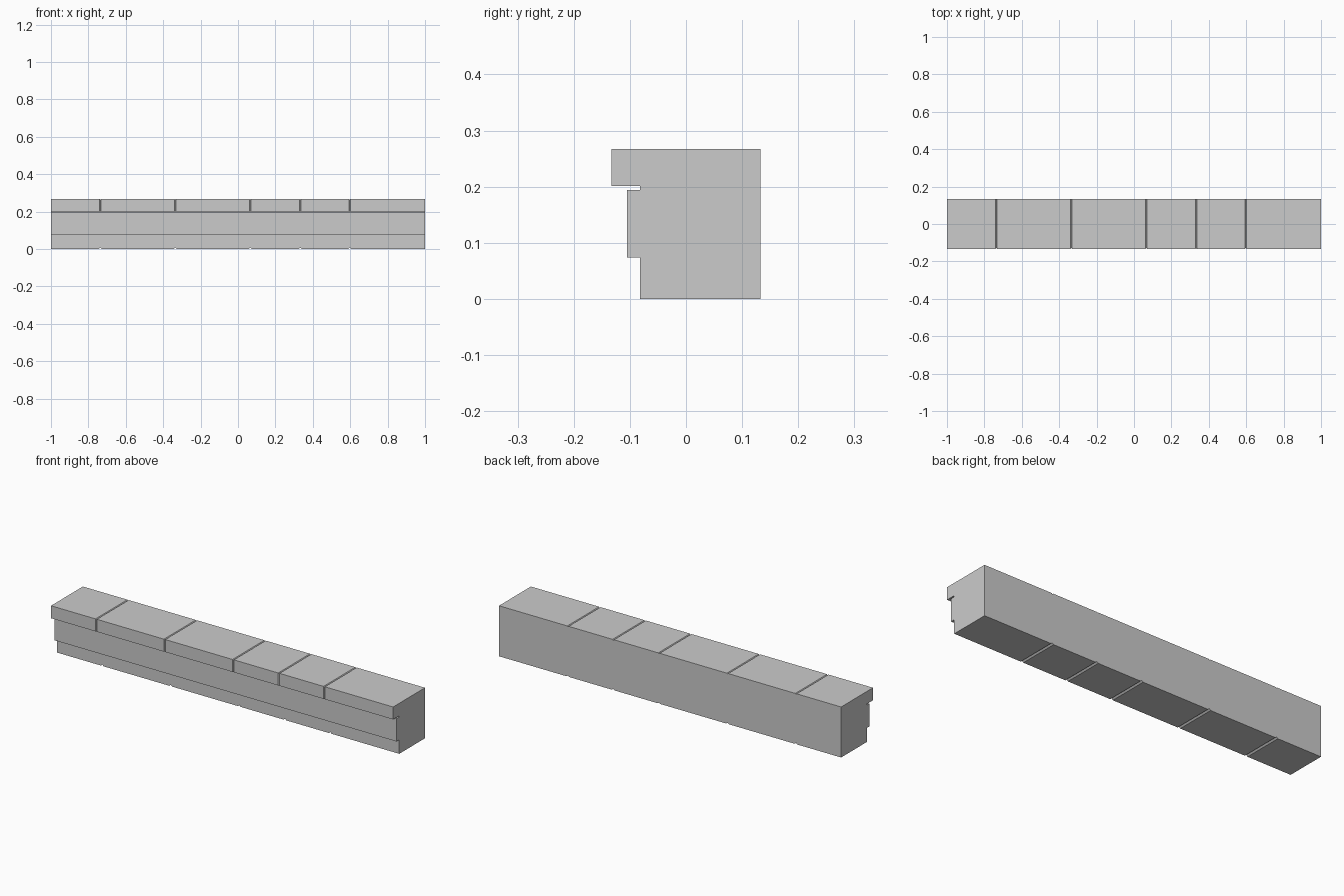
import bpy, bmesh
from mathutils import Vector

if "Cube" in bpy.data.objects:
    bpy.data.objects.remove(bpy.data.objects["Cube"])

JOINTS = (-0.736, -0.336, 0.065, 0.332, 0.597)


def add_prism(bm, points, sweep):
    """Close a planar outline and sweep it into a solid."""
    face = bm.faces.new([bm.verts.new(p) for p in points])
    out = bmesh.ops.extrude_face_region(bm, geom=[face])
    moved = [v for v in out["geom"] if isinstance(v, bmesh.types.BMVert)]
    bmesh.ops.translate(bm, verts=moved, vec=Vector(sweep))


def make_object(name, bm):
    bmesh.ops.recalc_face_normals(bm, faces=bm.faces)
    mesh = bpy.data.meshes.new(name)
    bm.to_mesh(mesh)
    bm.free()
    obj = bpy.data.objects.new(name, mesh)
    bpy.context.collection.objects.link(obj)
    return obj


# Stepped beam: overhanging cap, shadow gap, middle band, recessed foot
profile = [(-0.082, 0), (0.133, 0), (0.133, 0.267), (-0.133, 0.267),
           (-0.133, 0.201), (-0.082, 0.201), (-0.082, 0.194),
           (-0.105, 0.194), (-0.105, 0.074), (-0.082, 0.074)]
bm = bmesh.new()
add_prism(bm, [(-1, y, z) for y, z in profile], (2, 0, 0))
beam = make_object("stone_ledge", bm)


# V-shaped joint grooves in the underside, cap top and cap front
def diamond(x, c, w, d):
    return [(x - w, c), (x, c - d), (x + w, c), (x, c + d)]


groove_sets = {
    "underside_grooves": lambda x: ([(a, -0.2, b) for a, b in diamond(x, 0, 0.008, 0.007)], (0, 0.4, 0)),
    "cap_top_grooves": lambda x: ([(a, -0.2, b) for a, b in diamond(x, 0.267, 0.004, 0.004)], (0, 0.4, 0)),
    "cap_front_grooves": lambda x: ([(a, b, 0.197) for a, b in diamond(x, -0.133, 0.004, 0.004)], (0, 0, 0.1)),
}
for name, shape in groove_sets.items():
    bm = bmesh.new()
    for x in JOINTS:
        add_prism(bm, *shape(x))
    cutter = make_object(name, bm)
    cutter.hide_render = True
    cutter.display_type = 'WIRE'
    cutter.hide_set(True)
    mod = beam.modifiers.new(name, 'BOOLEAN')
    mod.operation = 'DIFFERENCE'
    mod.solver = 'EXACT'
    mod.object = cutter
